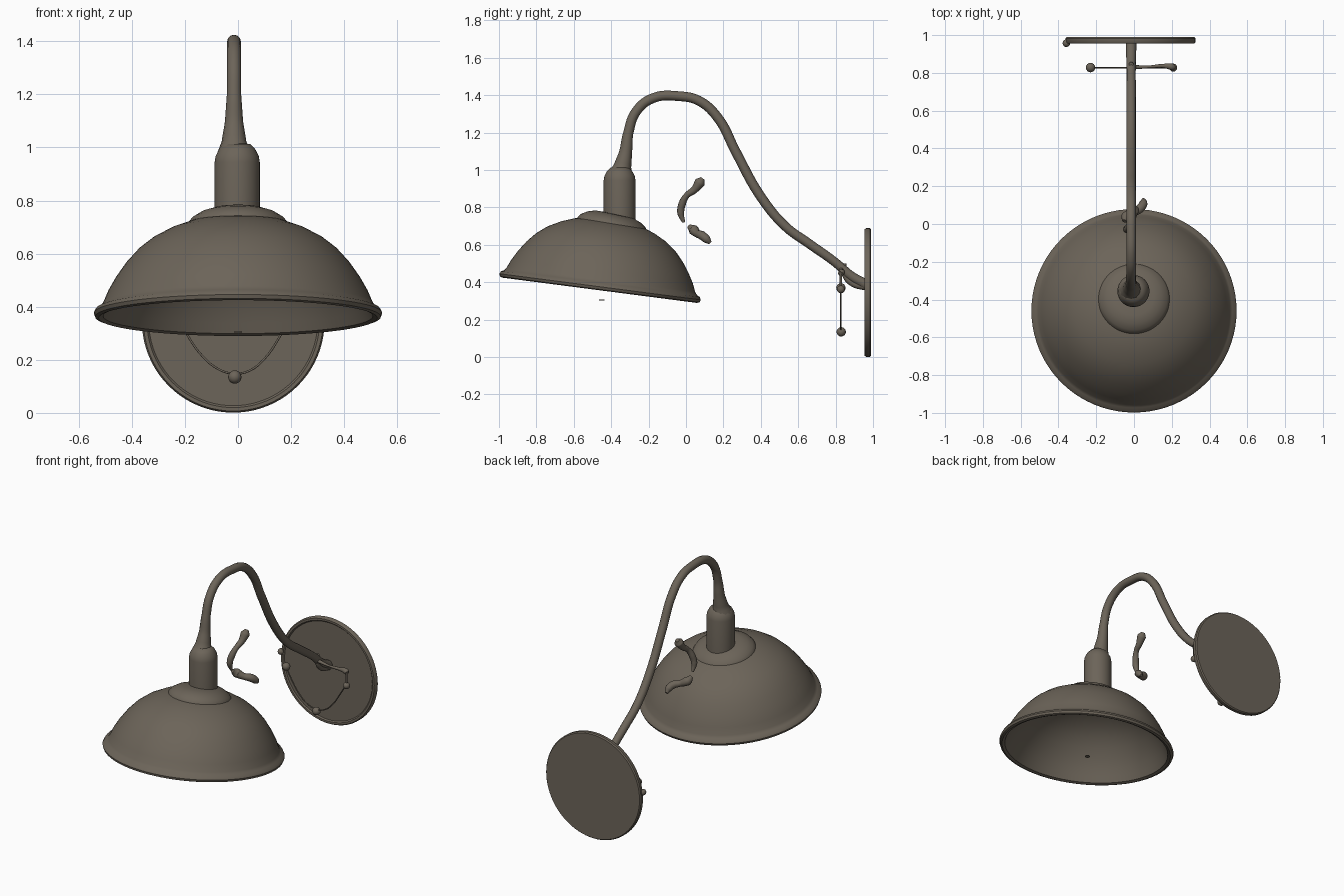
import bpy, bmesh, math
from mathutils import Matrix, Vector

if "Cube" in bpy.data.objects:
    bpy.data.objects.remove(bpy.data.objects["Cube"])

metal = bpy.data.materials.new("dark_bronze_metal")
metal.diffuse_color = (0.150, 0.128, 0.100, 1)
metal.use_nodes = True
metal.node_tree.nodes["Principled BSDF"].inputs["Base Color"].default_value = metal.diffuse_color
X = -0.015  # centre line of the arm


def finish(ob, angle=40):
    ob.data.materials.clear()
    ob.data.materials.append(metal)
    bpy.ops.object.select_all(action='DESELECT')
    ob.select_set(True)
    bpy.context.view_layer.objects.active = ob
    if ob.type == 'CURVE':
        bpy.ops.object.convert(target='MESH')
    bpy.ops.object.shade_smooth_by_angle(angle=math.radians(angle))
    return bpy.context.view_layer.objects.active


def lathe(name, profile, loc, tilt=0, steps=64, angle=40):
    """Spin (radius, height) points round the local z axis."""
    bm = bmesh.new()
    vs = [bm.verts.new((r, 0, h)) for r, h in profile]
    es = [bm.edges.new(p) for p in zip(vs, vs[1:])]
    bmesh.ops.spin(bm, geom=vs + es, axis=(0, 0, 1), cent=(0, 0, 0),
                   angle=math.tau, steps=steps, use_duplicate=False)
    bmesh.ops.remove_doubles(bm, verts=bm.verts, dist=1e-4)
    bmesh.ops.recalc_face_normals(bm, faces=bm.faces)
    bm.transform(Matrix.Translation(loc) @ Matrix.Rotation(math.radians(tilt), 4, 'X'))
    me = bpy.data.meshes.new(name)
    bm.to_mesh(me)
    bm.free()
    ob = bpy.data.objects.new(name, me)
    bpy.context.collection.objects.link(ob)
    return finish(ob, angle)


def tube(name, pts, res=6):
    """Smooth round tube through (x, y, z, radius) points."""
    cu = bpy.data.curves.new(name, 'CURVE')
    cu.dimensions = '3D'
    cu.bevel_depth = 1.0
    cu.bevel_resolution = 4
    cu.resolution_u = res
    cu.use_fill_caps = True
    sp = cu.splines.new('BEZIER')
    sp.bezier_points.add(len(pts) - 1)
    for bp, (x, y, z, r) in zip(sp.bezier_points, pts):
        bp.co = (x, y, z)
        bp.radius = r
        bp.handle_left_type = bp.handle_right_type = 'AUTO'
    ob = bpy.data.objects.new(name, cu)
    bpy.context.collection.objects.link(ob)
    return finish(ob, 50)


def ball(name, loc, r):
    bm = bmesh.new()
    bmesh.ops.create_uvsphere(bm, u_segments=16, v_segments=10, radius=r,
                              matrix=Matrix.Translation(loc))
    me = bpy.data.meshes.new(name)
    bm.to_mesh(me)
    bm.free()
    ob = bpy.data.objects.new(name, me)
    bpy.context.collection.objects.link(ob)
    return finish(ob, 60)


# Tilted dome shade, hollow below, with a rolled rim
outer = [(0, .365), (.10, .363), (.18, .350), (.25, .325), (.32, .288), (.375, .245),
         (.42, .195), (.46, .138), (.49, .085), (.508, .042)]
rim = [(.520, .026), (.536, .018), (.543, .004), (.538, -.010), (.525, -.015), (.508, -.008)]
inner = [(max(r - .016, 0), h - .012) for r, h in reversed(outer)]
lathe("lamp_shade", outer + rim + inner, (0, -.46, .372), -7.4, 80)

# Stepped collar on top of the shade
lathe("shade_collar", [(0, -.03), (.185, -.03), (.193, -.008), (.190, .012), (.176, .032),
                       (.145, .052), (.105, .066), (0, .07)], (0, -.395, .698), -12)

# Bulb socket cup
lathe("socket_cup", [(0, 0), (.085, 0), (.085, .245), (.081, .268), (.068, .293),
                     (.05, .312), (0, .32)], (-.003, -.355, .70), 0, 40, 50)

# Small disc hanging under the shade
lathe("bulb_contact", [(0, 0), (.015, 0), (.015, .004), (0, .004)], (0, -.45, .303), 0, 16)

# Gooseneck arm, flared at the socket
arm = [(-.352, .965, .068), (-.338, 1.025, .046), (-.322, 1.10, .034), (-.308, 1.20, .027),
       (-.265, 1.315, .026), (-.175, 1.385, .026), (-.04, 1.395, .026), (.07, 1.37, .026),
       (.17, 1.28, .026), (.265, 1.10, .026), (.395, .865, .026), (.53, .70, .025),
       (.66, .605, .025), (.80, .505, .024), (.88, .435, .026), (.965, .385, .028)]
tube("gooseneck_arm", [(X, y, z, r) for y, z, r in arm])

# Brace under the wall end of the arm
tube("arm_brace", [(X, .845, .50, .012), (X, .85, .44, .016), (X, .89, .395, .018),
                   (X, .965, .375, .02)])

# Round wall plate with a low raised edge
lathe("wall_plate", [(0, -.017), (.338, -.017), (.344, -.010), (.344, .010), (.338, .018),
                     (.325, .018), (.318, .010), (0, .010)], (-.018, .973, .345), 90, 80)
ball("plate_edge_knob", (-.358, .957, .385), .02)

# Hanging wire with knobs, held by a short side bar
wire = [(-.23, .37), (-.20, .31), (-.135, .215), (-.07, .163), (-.012, .148),
        (.045, .160), (.105, .21), (.165, .30), (.205, .365)]
tube("hanging_wire", [(x, .828, z, .004) for x, z in wire])
ball("wire_knob_left", (-.23, .828, .37), .025)
ball("wire_knob_right", (.208, .828, .362), .021)
ball("wire_knob_bottom", (-.012, .83, .135), .025)
tube("side_bar", [(X, .83, .47, .012), (.08, .832, .455, .007), (.15, .837, .452, .010),
                  (.20, .832, .452, .018), (.212, .826, .445, .014)])
tube("side_bar_drop", [(.208, .828, .452, .006), (.208, .828, .365, .006)])

# Loose curled straps floating behind the shade
tube("upper_strap", [(0, .09, .955, .012), (0, .075, .935, .028), (-.005, .045, .895, .020),
                     (-.015, .005, .865, .016), (-.03, -.02, .82, .020),
                     (-.04, -.028, .77, .019), (-.04, -.012, .72, .008)])
tube("lower_strap", [(-.05, .015, .70, .012), (-.04, .04, .68, .028), (0, .06, .66, .020),
                     (.035, .085, .65, .024), (.05, .11, .63, .022), (.05, .13, .61, .010)])
